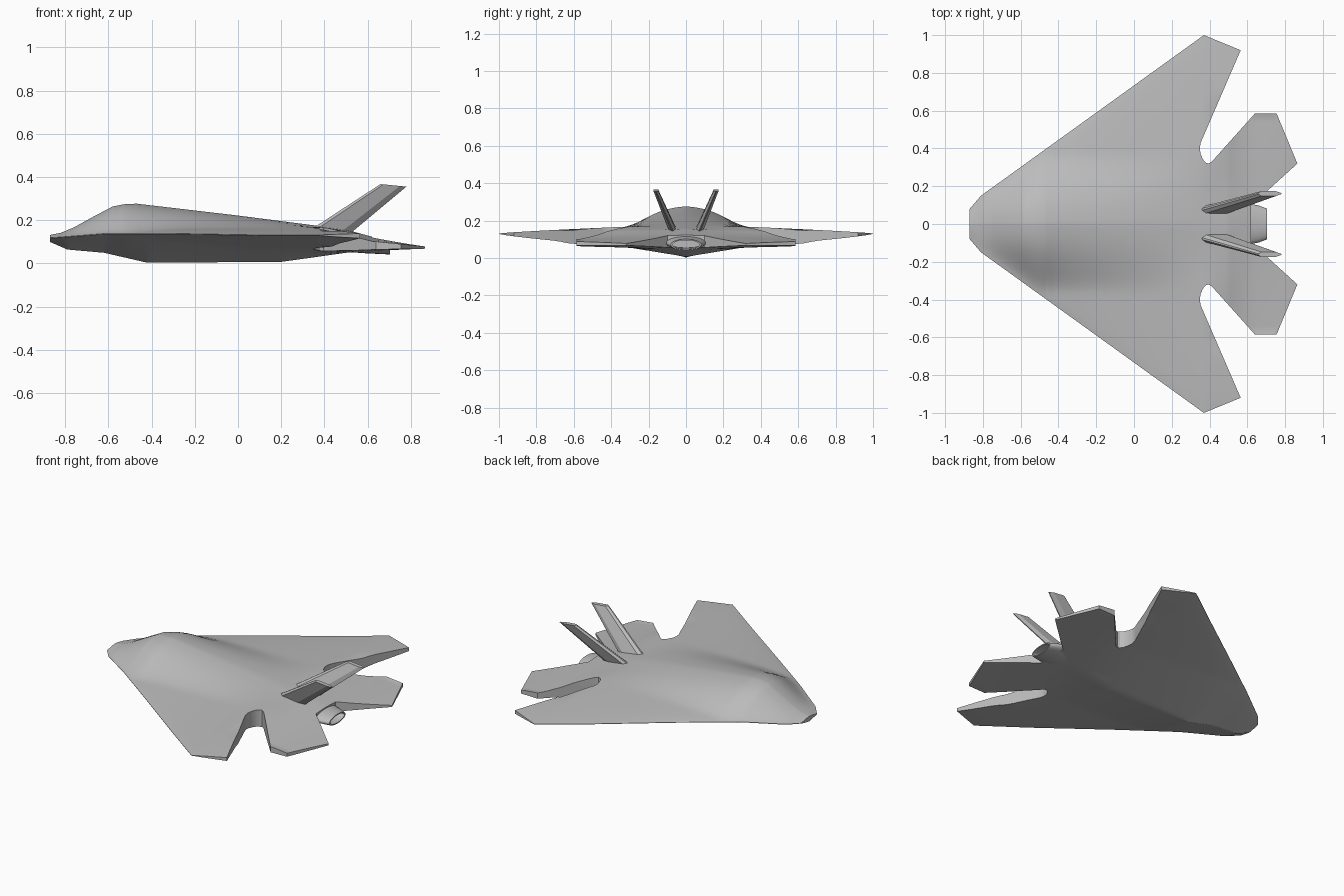
import bpy, bmesh, math

cube = bpy.data.objects.get("Cube")
if cube:
    bpy.data.objects.remove(cube, do_unlink=True)

grey = bpy.data.materials.new("airframe grey")
grey.use_nodes = True
grey.diffuse_color = (0.5, 0.5, 0.5, 1)
grey.node_tree.nodes["Principled BSDF"].inputs["Base Color"].default_value = (0.5, 0.5, 0.5, 1)


def make_object(name, bm):
    bmesh.ops.recalc_face_normals(bm, faces=bm.faces)
    mesh = bpy.data.meshes.new(name)
    bm.to_mesh(mesh)
    bm.free()
    mesh.materials.append(grey)
    obj = bpy.data.objects.new(name, mesh)
    bpy.context.collection.objects.link(obj)
    return obj


def activate(obj):
    bpy.ops.object.select_all(action='DESELECT')
    obj.select_set(True)
    bpy.context.view_layer.objects.active = obj


def smooth(obj, angle=30):
    activate(obj)
    bpy.ops.object.shade_smooth_by_angle(angle=math.radians(angle))


def lookup(points, x):
    """Piecewise linear profile."""
    for (x0, z0), (x1, z1) in zip(points, points[1:]):
        if x <= x1:
            return z0 + (z1 - z0) * (x - x0) / (x1 - x0)
    return points[-1][1]


def ramp(x, a, b):
    t = min(1, max(0, (x - a) / (b - a)))
    return t * t * (3 - 2 * t)


def loft(bm, rings, cap=True):
    rows = [[bm.verts.new(p) for p in ring] for ring in rings]
    n = len(rows[0])
    for a, b in zip(rows, rows[1:]):
        for i in range(n):
            j = (i + 1) % n
            bm.faces.new((a[i], a[j], b[j], b[i]))
    if cap:
        bm.faces.new(rows[0])
        bm.faces.new(rows[-1])


# Centreline and leading edge profiles
SPINE = [(-.87, .13), (-.82, .14), (-.76, .165), (-.66, .22), (-.58, .262), (-.53, .272),
         (-.47, .275), (0, .22), (.35, .175), (.5, .155), (.62, .122), (.9, .072)]
KEEL = [(-.87, .10), (-.79, .065), (-.62, .05), (-.42, .004), (.2, .008), (.36, .03),
        (.5, .05), (.9, .07)]
SPAN = [(-.87, .08), (-.81, .15), (.37, 1.0), (.9, 1.0)]
EDGE = [(-.87, .117), (-.8, .122), (-.6, .138), (-.3, .137), (.1, .13), (.9, .13)]


def heights(x, y):
    """Top and bottom of the blended body at a point of the planform."""
    w, e = lookup(SPAN, x), lookup(EDGE, x)
    c, k = lookup(SPINE, x), lookup(KEEL, x)
    y = abs(y)
    scale = min(1, w / .5)
    fall = max(0, 1 - y / w) ** .8
    t = min(1, y / min(.37, w))
    top = e + .05 * scale * fall + (c - e - .05 * scale) * (1 - t ** 2.5) ** 2
    low = e - .095 * scale * fall + (k - e + .095 * scale) * (1 - t)
    # Tailplanes droop and thin toward the rear
    s = ramp(x, .36, .56) * (1 - ramp(y, .58, .7))
    drop = .03 * (y / .58) * (.9 - x) / .4
    return top + (c - drop - top) * s, low + (k + drop * .4 - low) * s


# Blended body: loft across the span
COLS = 48
stations = sorted({p[0] for p in SPINE + KEEL + SPAN} | {-.85 + i * .035 for i in range(50)})
rings = []
for x in stations:
    w = lookup(SPAN, x)
    ys = [w * (2 * i / COLS - 1) for i in range(COLS + 1)]
    upper = [(x, y, heights(x, y)[0] + .0012) for y in ys]
    lower = [(x, y, heights(x, y)[1] - .0012) for y in reversed(ys)]
    rings.append(upper + lower)
bm = bmesh.new()
loft(bm, rings)
body = make_object("blended_body", bm)

# Planform cutter: clipped tips, rounded notches and tailplanes
half = [(-1, .0), (-1, 1.3), (-.31, 1.3), (.37, 1.0), (.565, .92), (.353, .43), (.348, .40), (.353, .37),
        (.365, .342), (.38, .325), (.395, .32), (.41, .328), (.64, .585), (.755, .585),
        (.865, .32), (.70, .17), (.62, .10)]
outline = half + [(x, -y) for x, y in reversed(half[1:])]
bm = bmesh.new()
loft(bm, [[(x, y, z) for x, y in outline] for z in (-.5, .8)])
cutter = make_object("planform_cutter", bm)
cutter.hide_render = True
mod = body.modifiers.new("planform", 'BOOLEAN')
mod.operation = 'INTERSECT'
mod.solver = 'EXACT'
mod.object = cutter
activate(body)
bpy.ops.object.modifier_apply(modifier=mod.name)
bpy.data.objects.remove(cutter, do_unlink=True)
smooth(body)


# Exhaust nozzle: open oval tube with a recessed inner wall
def oval(x, ry, rz, z):
    return [(x, ry * math.cos(a), z + rz * math.sin(a))
            for a in (math.tau * i / 32 for i in range(32))]


bm = bmesh.new()
loft(bm, [oval(.48, .13, .045, .1), oval(.58, .115, .038, .085), oval(.66, .098, .032, .075),
          oval(.703, .082, .03, .071), oval(.703, .072, .024, .071), oval(.6, .08, .027, .08)])
smooth(make_object("exhaust_nozzle", bm), 40)


# Canted tail fins with bevelled leading and trailing edges
def fin_section(x0, x1, z0, z1, y, thick, side):
    shape = [(0, .25), (.12, 1), (.75, 1), (1, .2), (1, -.2), (.75, -1), (.12, -1), (0, -.25)]
    return [(x0 + (x1 - x0) * u, side * (y + thick * v), z0 + (z1 - z0) * u) for u, v in shape]


for name, side in (("left_fin", 1), ("right_fin", -1)):
    bm = bmesh.new()
    loft(bm, [fin_section(.32, .51, .145, .13, .066, .021, side),
              fin_section(.66, .78, .367, .355, .161, .013, side)])
    smooth(make_object(name, bm), 20)
